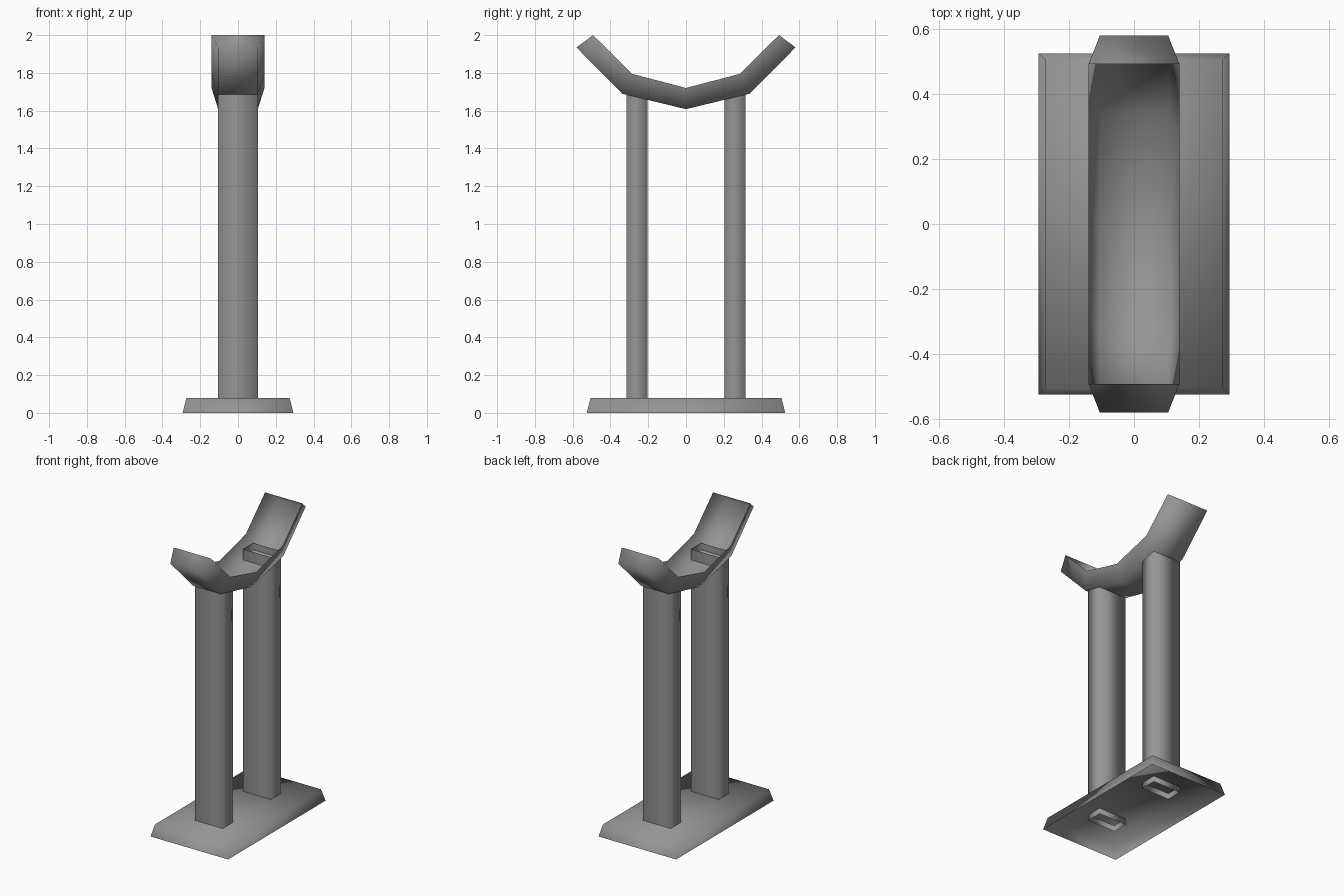
import bpy
import bmesh

cube = bpy.data.objects.get("Cube")
if cube:
    bpy.data.objects.remove(cube, do_unlink=True)

grey = bpy.data.materials.new("plain grey")
grey.use_nodes = True
colour = (0.3, 0.3, 0.3, 1)
grey.diffuse_color = colour
grey.node_tree.nodes["Principled BSDF"].inputs["Base Color"].default_value = colour


def finish(name, bm):
    mesh = bpy.data.meshes.new(name)
    bm.to_mesh(mesh)
    bm.free()
    mesh.materials.append(grey)
    for poly in mesh.polygons:
        poly.use_smooth = True
    obj = bpy.data.objects.new(name, mesh)
    bpy.context.collection.objects.link(obj)
    return obj


def rectangle(bm, hx, hy, z, cy=0):
    return [bm.verts.new((sx * hx, cy + sy * hy, z))
            for sx, sy in ((-1, -1), (1, -1), (1, 1), (-1, 1))]


def walls(bm, low, high):
    for i in range(4):
        j = (i + 1) % 4
        bm.faces.new((low[i], low[j], high[j], high[i]))


# Base: tapered shell, open underneath
bm = bmesh.new()
low = rectangle(bm, 0.293, 0.525, 0)
high = rectangle(bm, 0.273, 0.505, 0.08)
walls(bm, low, high)
bm.faces.new(high)
finish("base", bm)

# Posts: open rectangular tubes that poke through base and cradle
for name, y in (("front_post", -0.26), ("back_post", 0.26)):
    bm = bmesh.new()
    walls(bm, rectangle(bm, 0.105, 0.055, 0.04, y),
          rectangle(bm, 0.105, 0.055, 1.732, y))
    finish(name, bm)

# Cradle: bent trough with a narrow floor, flared sides and closed ends
floor = [(0, 1.608), (0.338, 1.69), (0.58, 1.935)]
rim = [(0, 1.72), (0.285, 1.795), (0.492, 2.0)]


def mirrored(path):
    return [(-y, z) for y, z in path[:0:-1]] + path


bm = bmesh.new()
sections = []
for (fy, fz), (ry, rz) in zip(mirrored(floor), mirrored(rim)):
    points = [(-0.14, ry, rz), (-0.105, fy, fz), (0.105, fy, fz), (0.14, ry, rz)]
    sections.append([bm.verts.new(p) for p in points])
for a, b in zip(sections, sections[1:]):
    for i in range(3):
        bm.faces.new((a[i], b[i], b[i + 1], a[i + 1]))
bm.faces.new(sections[0])
bm.faces.new(sections[-1][::-1])
finish("cradle", bm)
